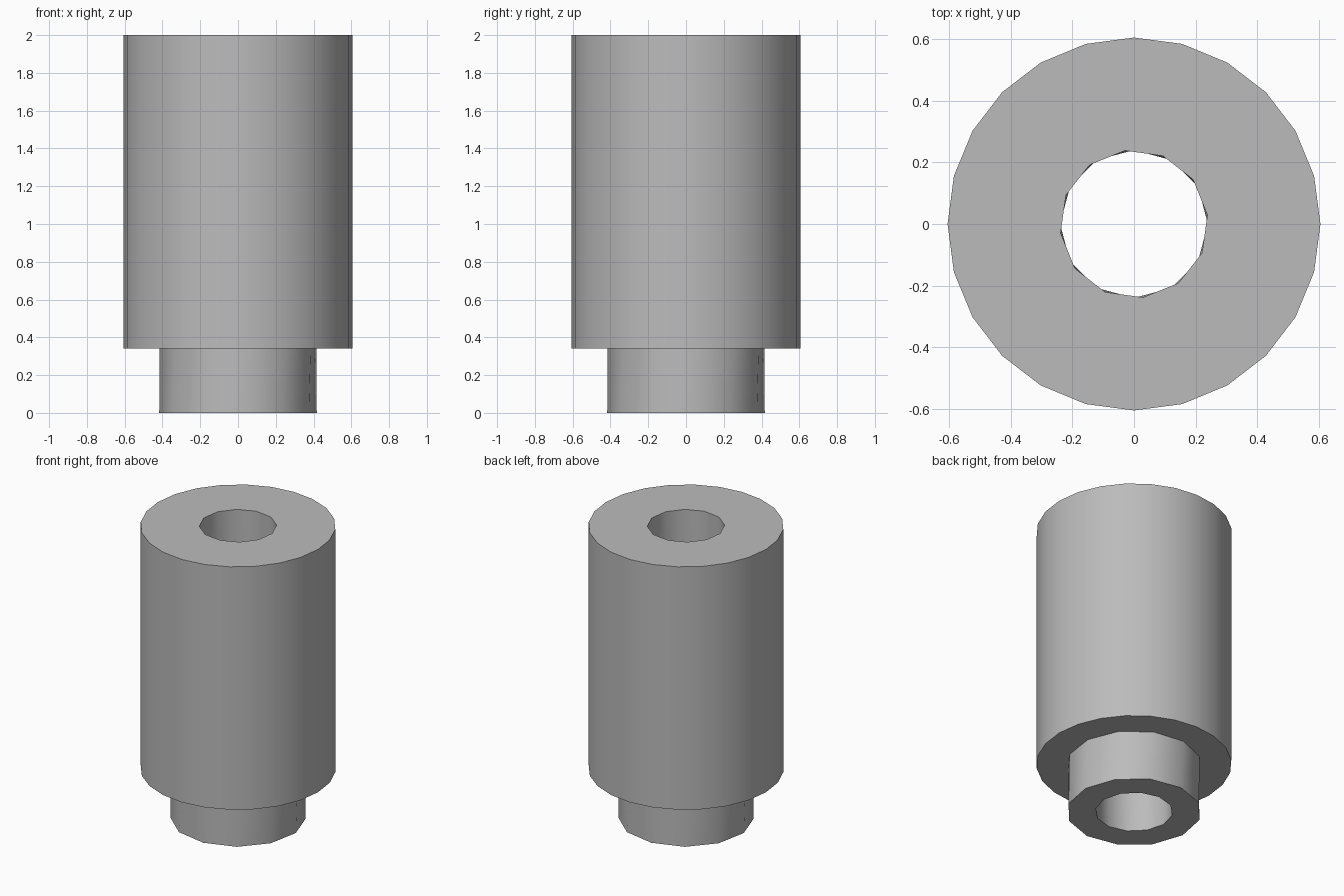
import bpy, bmesh, math

cube = bpy.data.objects.get("Cube")
if cube:
    bpy.data.objects.remove(cube, do_unlink=True)

grey = bpy.data.materials.new("medium_grey")
grey.use_nodes = True
COLOUR = (0.5, 0.5, 0.5, 1)
grey.diffuse_color = COLOUR
grey.node_tree.nodes["Principled BSDF"].inputs["Base Color"].default_value = COLOUR

HEIGHT, SHOULDER = 2.0, 0.34
BODY_R, NECK_R, BORE_R = 0.605, 0.418, 0.24


def ring(bm, radius, z, sides, phase):
    """Closed loop of vertices and edges."""
    verts = []
    for i in range(sides):
        a = math.radians(phase) + math.tau * i / sides
        verts.append(bm.verts.new((radius * math.cos(a), radius * math.sin(a), z)))
    edges = [bm.edges.new((verts[i - 1], verts[i])) for i in range(sides)]
    return verts, edges


def wall(bm, low, high):
    """Side faces between two loops of equal count."""
    a, b = low[0], high[0]
    for i in range(len(a)):
        face = bm.faces.new((a[i - 1], a[i], b[i], b[i - 1]))
        face.smooth = True


def annulus(bm, outer, inner):
    """Flat face with a hole."""
    bmesh.ops.triangle_fill(bm, use_beauty=True, edges=outer[1] + inner[1])


bm = bmesh.new()
# Wide body
body_low = ring(bm, BODY_R, SHOULDER, 24, 0)
body_high = ring(bm, BODY_R, HEIGHT, 24, 0)
# Narrow neck below the shoulder
neck_low = ring(bm, NECK_R, 0, 12, 4)
neck_high = ring(bm, NECK_R, SHOULDER, 12, 7)
# Through bore, slightly twisted
bore_low = ring(bm, BORE_R, 0, 12, 0)
bore_high = ring(bm, BORE_R, HEIGHT, 12, 7)

for low, high in ((body_low, body_high), (neck_low, neck_high), (bore_high, bore_low)):
    wall(bm, low, high)
for outer, inner in ((body_high, bore_high), (body_low, neck_high), (neck_low, bore_low)):
    annulus(bm, outer, inner)
bmesh.ops.recalc_face_normals(bm, faces=bm.faces)

mesh = bpy.data.meshes.new("stepped_sleeve")
bm.to_mesh(mesh)
bm.free()
mesh.materials.append(grey)
sleeve = bpy.data.objects.new("stepped_sleeve", mesh)
bpy.context.collection.objects.link(sleeve)

# Smooth walls, sharp rims
bpy.ops.object.select_all(action="DESELECT")
sleeve.select_set(True)
bpy.context.view_layer.objects.active = sleeve
bpy.ops.object.shade_smooth_by_angle(angle=math.radians(40))
